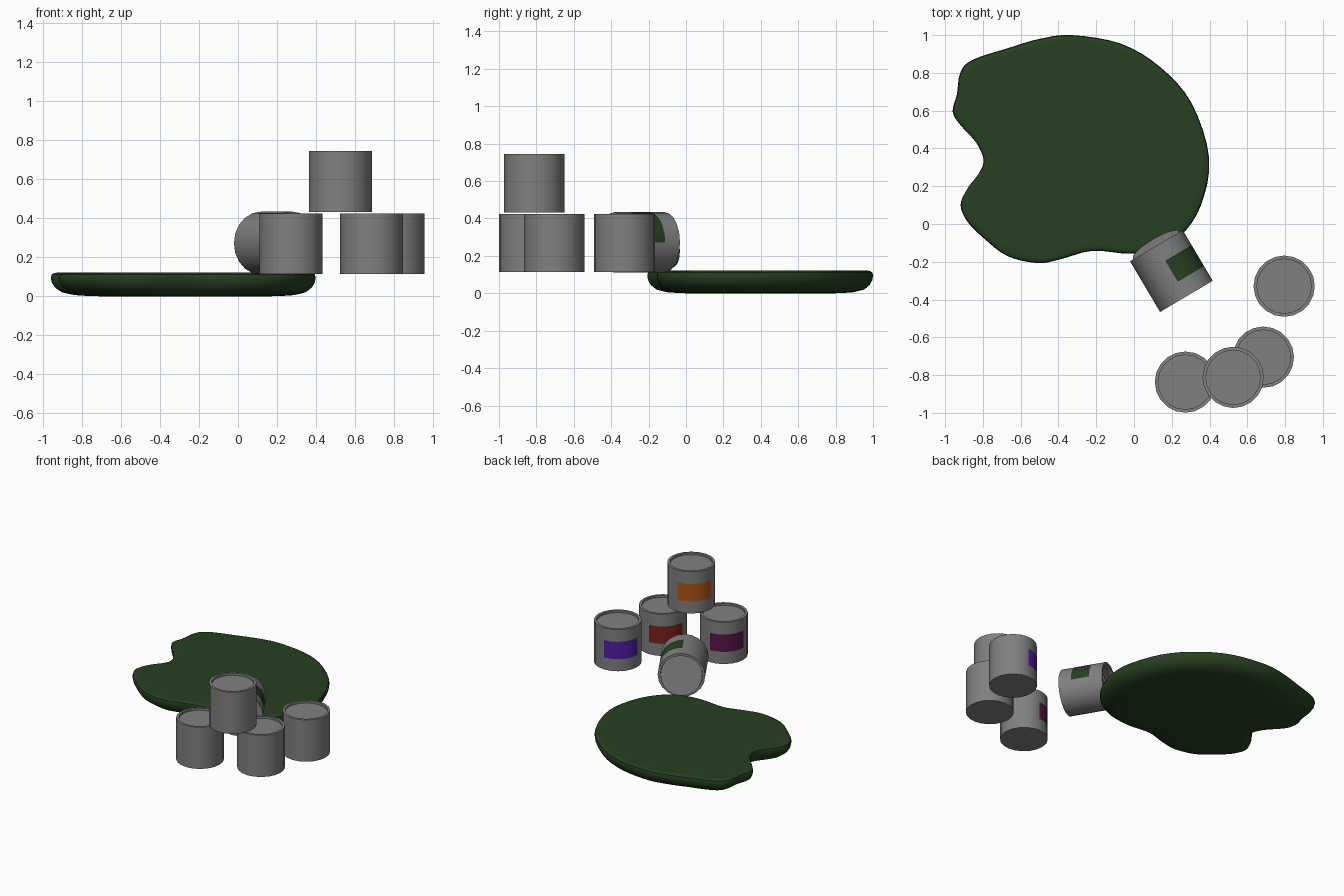
import bpy, bmesh, math
from mathutils import Matrix, Vector

if "Cube" in bpy.data.objects:
    bpy.data.objects.remove(bpy.data.objects["Cube"])

R, H, N = 0.162, 0.312, 20


def material(name, rgb):
    m = bpy.data.materials.new(name)
    m.diffuse_color = (*rgb, 1)
    m.use_nodes = True
    m.node_tree.nodes["Principled BSDF"].inputs["Base Color"].default_value = m.diffuse_color
    return m


def loft(bm, rings):
    """Skin a list of equally long point rings and cap both ends."""
    vs = [[bm.verts.new(p) for p in ring] for ring in rings]
    n = len(vs[0])
    rows = []
    for a, b in zip(vs, vs[1:]):
        rows.append([bm.faces.new((a[i], a[(i + 1) % n], b[(i + 1) % n], b[i])) for i in range(n)])
    bm.faces.new(vs[0][::-1])
    bm.faces.new(vs[-1])
    return rows


def finish(name, bm, mats=(), matrix=Matrix()):
    bmesh.ops.recalc_face_normals(bm, faces=bm.faces[:])
    me = bpy.data.meshes.new(name)
    bm.to_mesh(me)
    bm.free()
    for m in mats:
        me.materials.append(m)
    ob = bpy.data.objects.new(name, me)
    bpy.context.collection.objects.link(ob)
    ob.matrix_world = matrix
    bpy.ops.object.select_all(action='DESELECT')
    ob.select_set(True)
    bpy.context.view_layer.objects.active = ob
    bpy.ops.object.shade_smooth_by_angle(angle=math.radians(35))
    return ob


def circle(r, z):
    return [(r * math.cos(2 * math.pi * i / N), r * math.sin(2 * math.pi * i / N), z) for i in range(N)]


def can(name, color, matrix, recess=0.015):
    """Can with recessed top and a quarter-turn label band."""
    bm = bmesh.new()
    profile = [(R, 0), (R, 0.09), (R, 0.22), (R, H), (R - 0.018, H), (R - 0.018, H - recess)]
    rows = loft(bm, [circle(r, z) for r, z in profile])
    for i in range(N // 4, N // 2):
        rows[1][i].material_index = 1
    return finish(name, bm, (metal, color), matrix)


metal = material("metal", (0.216, 0.216, 0.216))
green = material("green_paint", (0.019, 0.051, 0.0144))

# Paint puddle: smooth closed outline, rounded underside, flat top
outline = [(-0.33, 1.0), (-0.07, 0.955), (0.14, 0.83), (0.305, 0.64), (0.398, 0.35), (0.355, 0.10),
           (0.25, -0.06), (0.12, -0.135), (-0.03, -0.157), (-0.22, -0.142), (-0.39, -0.187),
           (-0.51, -0.207), (-0.67, -0.17), (-0.79, -0.08), (-0.88, 0.01), (-0.918, 0.10),
           (-0.88, 0.19), (-0.82, 0.27), (-0.797, 0.34), (-0.835, 0.43), (-0.92, 0.525),
           (-0.96, 0.595), (-0.938, 0.685), (-0.92, 0.80), (-0.857, 0.868), (-0.655, 0.935),
           (-0.5, 0.98)]
pts = [Vector(p) for p in outline]
smooth = []
for i in range(len(pts)):
    a, b, c, d = (pts[(i + k) % len(pts)] for k in (-1, 0, 1, 2))
    for t in (0, 0.25, 0.5, 0.75):
        smooth.append(0.5 * (2 * b + (c - a) * t + (2 * a - 5 * b + 4 * c - d) * t ** 2
                             + (3 * b - a - 3 * c + d) * t ** 3))
centre = Vector((-0.25, 0.4))
rings = []
for s, z in [(0.65, 0.0), (0.72, 0.001), (0.83, 0.006), (0.92, 0.02), (0.97, 0.045), (0.993, 0.07),
             (1.0, 0.095), (0.993, 0.112), (0.97, 0.12), (0.95, 0.121), (0.90, 0.121)]:
    rings.append([(*(centre + (p - centre) * s), z) for p in smooth])
bm = bmesh.new()
loft(bm, rings)
finish("paint_puddle", bm, (green,))

# Standing cans
for name, rgb, loc in [("maroon_can", (0.10, 0.008, 0.062), (0.272, -0.837, 0.113)),
                       ("red_can", (0.2, 0.016, 0.014), (0.685, -0.705, 0.113)),
                       ("violet_can", (0.083, 0.014, 0.38), (0.795, -0.329, 0.113)),
                       ("orange_can", (0.45, 0.09, 0.007), (0.525, -0.812, 0.433))]:
    can(name, material(name + "_label", rgb), Matrix.Translation(loc))

# Tipped can, mouth towards the puddle
axis = Vector((-0.51, 0.86, 0)).normalized()
up = Vector((0, 0, 1))
side = up.cross(axis)
base = Vector((0.198, -0.249, 0.272)) - axis * H / 2
tipped = Matrix((side, up, axis)).transposed().to_4x4()
tipped.translation = base
can("tipped_can", green, tipped, 0.05)

# Loose lid, tilted so its lower edge leans out of the tipped can
bm = bmesh.new()
loft(bm, [circle(R - 0.02, -0.005), circle(R - 0.02, 0.005)])
finish("loose_lid", bm, (metal,),
       tipped @ Matrix.Translation((0, 0, H)) @ Matrix.Rotation(math.radians(-14), 4, 'X'))
